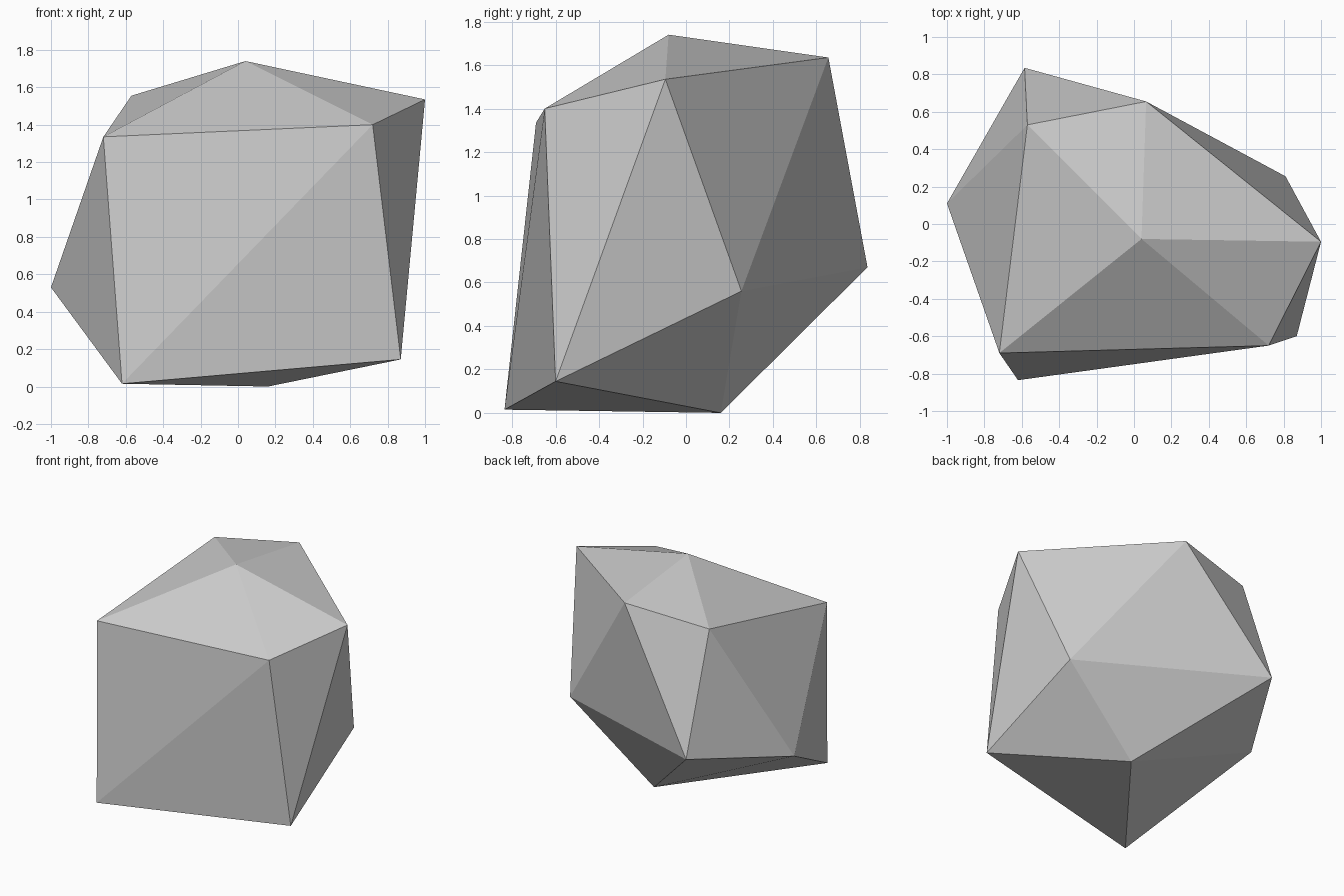
import bpy
import bmesh

old = bpy.data.objects.get("Cube")
if old:
    bpy.data.objects.remove(old, do_unlink=True)

# Stone colour
stone = bpy.data.materials.new("stone_grey")
stone.use_nodes = True
colour = (0.6, 0.6, 0.6, 1.0)
stone.diffuse_color = colour
stone.node_tree.nodes["Principled BSDF"].inputs["Base Color"].default_value = colour

# Peak, shoulder ring, waist ring and base point of the rough rock
peak = (0.04, -0.08, 1.74)
shoulder = [(-0.72, -0.69, 1.335), (0.72, -0.65, 1.40), (1.0, -0.095, 1.535),
            (0.065, 0.655, 1.635), (-0.57, 0.53, 1.555)]
waist = [(-0.62, -0.835, 0.015), (0.87, -0.60, 0.145), (0.81, 0.255, 0.56),
         (-0.585, 0.835, 0.67), (-1.0, 0.11, 0.53)]
base = (0.16, 0.16, 0.0)

bm = bmesh.new()
top = bm.verts.new(peak)
upper = [bm.verts.new(p) for p in shoulder]
lower = [bm.verts.new(p) for p in waist]
bottom = bm.verts.new(base)

# Cap fans and the zigzag band between the rings
count = len(upper)
for i in range(count):
    j = (i + 1) % count
    bm.faces.new((top, upper[i], upper[j]))
    bm.faces.new((upper[i], lower[i], upper[j]))
    bm.faces.new((lower[i], lower[j], upper[j]))
    bm.faces.new((bottom, lower[j], lower[i]))
bmesh.ops.recalc_face_normals(bm, faces=bm.faces)

mesh = bpy.data.meshes.new("rock")
bm.to_mesh(mesh)
bm.free()
mesh.materials.append(stone)
rock = bpy.data.objects.new("rock", mesh)
bpy.context.collection.objects.link(rock)
